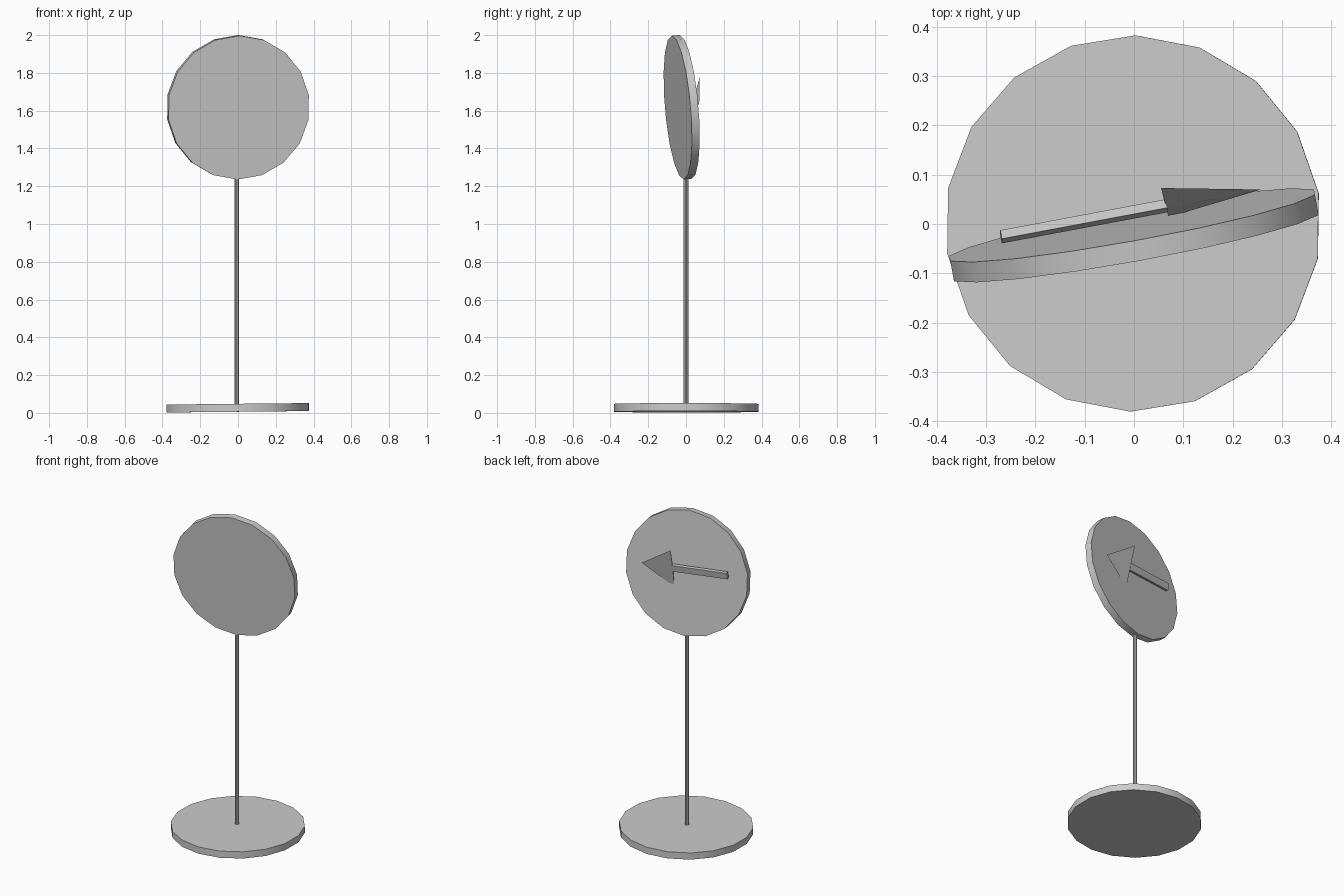
import bpy, bmesh
from math import radians
from mathutils import Matrix, Vector, Euler

if "Cube" in bpy.data.objects:
    bpy.data.objects.remove(bpy.data.objects["Cube"])


def finish(name, bm, matrix=Matrix(), smooth=False):
    bmesh.ops.recalc_face_normals(bm, faces=bm.faces)
    mesh = bpy.data.meshes.new(name)
    bm.to_mesh(mesh)
    bm.free()
    obj = bpy.data.objects.new(name, mesh)
    bpy.context.collection.objects.link(obj)
    obj.matrix_world = matrix
    if smooth:
        bpy.ops.object.select_all(action='DESELECT')
        obj.select_set(True)
        bpy.context.view_layer.objects.active = obj
        bpy.ops.object.shade_smooth_by_angle(angle=radians(30))
    return obj


def cylinder(name, sides, radius, depth, centre, rot=(0, 0, 0)):
    bm = bmesh.new()
    bmesh.ops.create_cone(bm, cap_ends=True, segments=sides, radius1=radius,
                          radius2=radius, depth=depth)
    turn = Euler([radians(a) for a in rot]).to_matrix().to_4x4()
    return finish(name, bm, Matrix.Translation(centre) @ turn, True)


# Base plate and sign plate: the same 18-sided disc, each slightly tilted
cylinder("base_plate", 18, 0.382, 0.042, (-0.002, 0.001, 0.027), (0, -0.6, -0.8))
cylinder("sign_plate", 18, 0.382, 0.042, (0, -0.023, 1.618), (94.8, 0, 10.3))

# Pole
cylinder("pole", 10, 0.012, 1.24, (-0.007, 0, 0.65))

# Arrow shaft: leaning bar behind the sign
tail, neck = Vector((-0.27, -0.026, 1.667)), Vector((0.066, 0.037, 1.65))
along = (neck - tail).normalized()
out = along.cross(Vector((0, 0.22, 0.97))).normalized()
up = out.cross(along)
frame = Matrix((along, up, out)).transposed().to_4x4()
bm = bmesh.new()
bmesh.ops.create_cube(bm, size=1)
bmesh.ops.scale(bm, vec=((neck - tail).length, 0.042, 0.018), verts=bm.verts)
finish("arrow_shaft", bm, Matrix.Translation((tail + neck) / 2) @ frame)

# Arrow head: flattened three-sided pyramid
bm = bmesh.new()
for co in ((0.055, 0.073, 1.775), (0.07, 0.014, 1.52),
           (0.066, 0.032, 1.64), (0.258, 0.07, 1.642)):
    bm.verts.new(co)
bmesh.ops.convex_hull(bm, input=bm.verts)
finish("arrow_head", bm)
